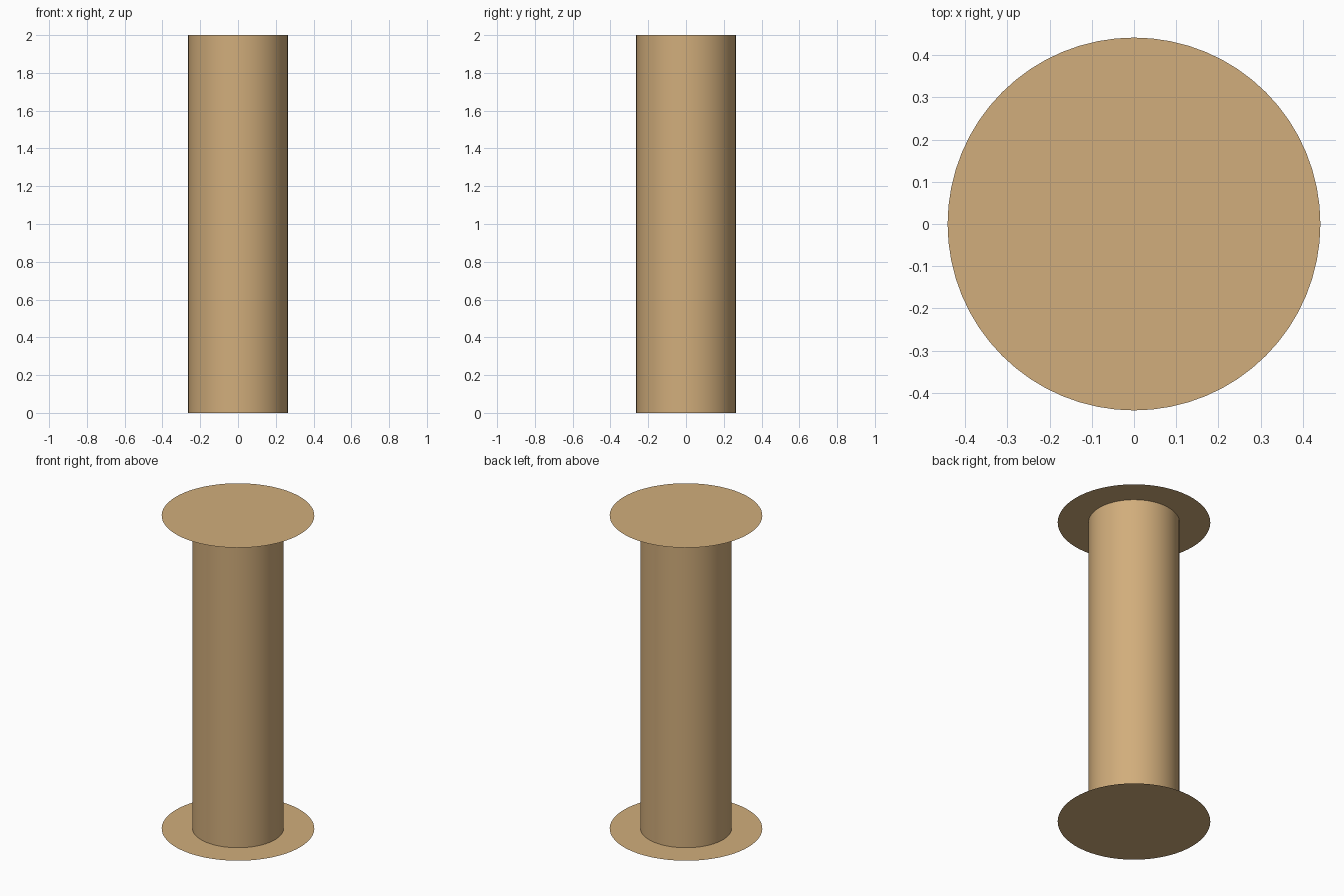
import bpy, math

if "Cube" in bpy.data.objects:
    bpy.data.objects.remove(bpy.data.objects["Cube"])

SIDES = 64
HEIGHT = 2.0
CORE_RADIUS = 0.264
FLANGE_RADIUS = 0.442

wood = bpy.data.materials.new("tan_wood")
wood.diffuse_color = (0.64, 0.42, 0.20, 1.0)
wood.use_nodes = True
wood.node_tree.nodes["Principled BSDF"].inputs["Base Color"].default_value = wood.diffuse_color


def finish(name):
    obj = bpy.context.object
    obj.name = name
    obj.data.materials.append(wood)
    return obj


# Central column, open at the ends where the flanges close it
bpy.ops.mesh.primitive_cylinder_add(
    vertices=SIDES, radius=CORE_RADIUS, depth=HEIGHT,
    end_fill_type='NOTHING', location=(0, 0, HEIGHT / 2))
finish("spool_core")
bpy.ops.object.shade_smooth_by_angle(angle=math.radians(30))

# Paper-thin round flanges at both ends, facing outwards
for name, z, tilt in (("bottom_flange", 0.0, math.pi), ("top_flange", HEIGHT, 0.0)):
    bpy.ops.mesh.primitive_circle_add(
        vertices=SIDES, radius=FLANGE_RADIUS, fill_type='NGON',
        location=(0, 0, z), rotation=(tilt, 0, 0))
    finish(name)
